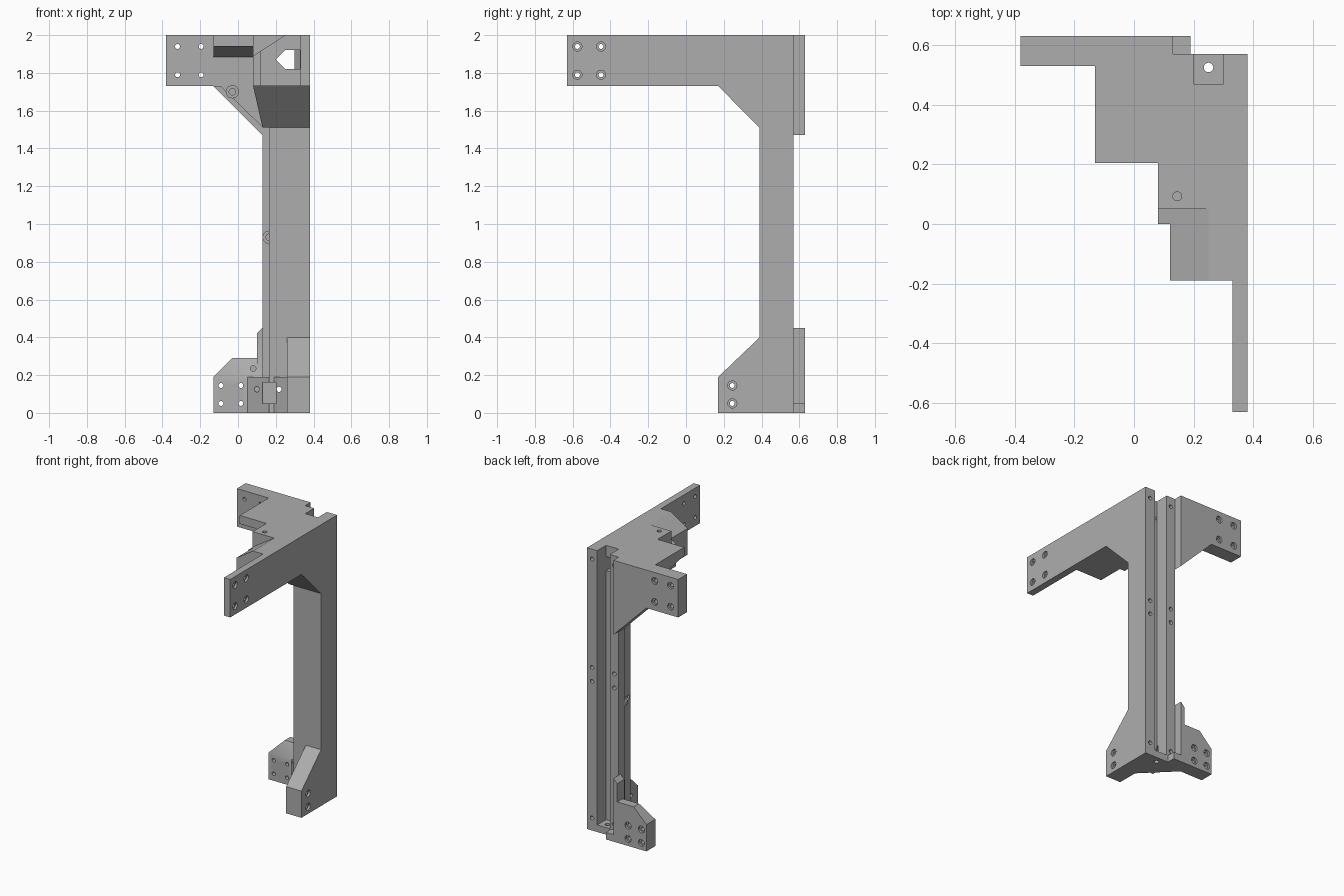
import bpy, bmesh, math

if "Cube" in bpy.data.objects:
    bpy.data.objects.remove(bpy.data.objects["Cube"])

grey = bpy.data.materials.new("mid_grey")
grey.diffuse_color = (0.42, 0.42, 0.42, 1)
grey.use_nodes = True
grey.node_tree.nodes["Principled BSDF"].inputs["Base Color"].default_value = grey.diffuse_color


def make(name, bm):
    bmesh.ops.recalc_face_normals(bm, faces=bm.faces)
    me = bpy.data.meshes.new(name)
    bm.to_mesh(me)
    bm.free()
    ob = bpy.data.objects.new(name, me)
    bpy.context.collection.objects.link(ob)
    me.materials.append(grey)
    return ob


def prism(name, axis, pts, a, b):
    """Extrude a 2D profile along an axis; pts are the other two coordinates in order."""
    def place(p, t):
        return {'x': (t, p[0], p[1]), 'y': (p[0], t, p[1]), 'z': (p[0], p[1], t)}[axis]
    bm = bmesh.new()
    lo = [bm.verts.new(place(p, a)) for p in pts]
    hi = [bm.verts.new(place(p, b)) for p in pts]
    bm.faces.new(lo)
    bm.faces.new(hi)
    n = len(pts)
    for i in range(n):
        bm.faces.new((lo[i], lo[(i + 1) % n], hi[(i + 1) % n], hi[i]))
    return make(name, bm)


def box(name, x0, x1, y0, y1, z0, z1):
    return prism(name, 'z', [(x0, y0), (x1, y0), (x1, y1), (x0, y1)], z0, z1)


def taper(name, low, high):
    """Solid between two level rectangles, each given as x0, x1, y0, y1, z."""
    bm = bmesh.new()
    for x0, x1, y0, y1, z in (low, high):
        for x in (x0, x1):
            for y in (y0, y1):
                bm.verts.new((x, y, z))
    bmesh.ops.convex_hull(bm, input=bm.verts)
    return make(name, bm)


def rod(name, axis, u, v, r, a, b, n=20):
    pts = [(u + r * math.cos(i * math.tau / n), v + r * math.sin(i * math.tau / n)) for i in range(n)]
    return prism(name, axis, pts, a, b)


def combine(part, op):
    bpy.context.view_layer.objects.active = frame
    m = frame.modifiers.new(op, 'BOOLEAN')
    m.operation, m.solver, m.object = op, 'EXACT', part
    bpy.ops.object.modifier_apply(modifier=m.name)
    bpy.data.objects.remove(part, do_unlink=True)


def add(part):
    combine(part, 'UNION')


def cut(part):
    combine(part, 'DIFFERENCE')


# Upright column with a thin flange on its inner edge
frame = box("bracket_frame", .165, .38, .39, .57, 0, 2)
add(box("flange", .13, .2, .5, .57, 0, 2))

# Long side arm and stepped top block
add(box("side_arm", .33, .38, -.63, .57, 1.73, 2))
add(box("top_block", .08, .38, .05, .57, 1.73, 2))
for x, z, y0, y1 in ((.08, 1.89, 0, .06), (.12, 1.916, -.19, .02)):
    add(prism("sloped_step", 'y', [(x, 1.73), (.35, 1.73), (.35, 2), (.25, 2), (x, z)], y0, y1))
add(taper("top_gusset", (.13, .38, .39, .53, 1.51), (.08, .38, .17, .53, 1.73)))

# Shelf with a wedge-shaped underside
add(prism("shelf", 'x', [(.205, 2), (.205, 1.94), (.55, 1.88), (.55, 2)], -.13, .1))

# Upper mounting plate and its diagonal rib
add(prism("upper_plate", 'y', [(-.38, 2), (-.38, 1.73), (-.13, 1.73), (.13, 1.47), (.13, 2)], .53, .63))
add(prism("diagonal_rib", 'y', [(-.13, 1.73), (.13, 1.47), (.165, 1.48), (-.09, 1.73)], .5, .56))

# Foot with sloped top, and the angled web beside it
add(prism("foot", 'x', [(.17, 0), (.57, 0), (.57, .4), (.39, .4), (.17, .19)], .26, .38))
add(prism("foot_web", 'z', [(.27, .31), (.27, .56), (.05, .56), (.05, .53)], 0, .19))

# Lower mounting plate with sloped top, post and locating tab
add(box("lower_plate", -.13, .13, .53, .63, 0, .19))
add(taper("plate_top", (-.13, .13, .53, .63, .19), (-.03, .13, .57, .63, .29)))
add(prism("post", 'y', [(.1, .2), (.13, .2), (.13, .45), (.1, .42)], .55, .63))
add(box("locating_tab", .12, .19, .55, .63, 0, .05))

# Screw bosses with bores
for x, z in ((.165, .93), (-.03, 1.7)):
    add(rod("screw_boss", 'y', x, z, .035, .47, .56))
    cut(rod("screw_bore", 'y', x, z, .017, .4, .53))

# Channel down the back, with drain hole
cut(box("back_channel", .2, .3, .47, .7, .05, 2.1))
cut(rod("floor_hole", 'z', .25, .525, .016, -.1, .2))

# Cable passage and its flared mouth
cut(prism("passage", 'y', [(.2, 1.87), (.25, 1.92), (.3, 1.92), (.3, 1.82), (.25, 1.82)], -.3, .5))
cut(prism("passage_mouth", 'z', [(.29, -.3), (.329, -.3), (.329, -.15), (.3, -.1), (.29, -.1)], 1.82, 1.92))

# Window and holes in the web, block and post
cut(box("web_window", .13, .2, .3, .48, .05, .16))
for x in (.1, .217):
    cut(rod("web_hole", 'y', x, .125, .014, .3, .5))
cut(rod("top_hole", 'z', .145, .093, .015, 1.85, 2.1))
cut(rod("plate_hole", 'y', .08, .235, .015, .5, .59))


def bolt(axis, u, v, face):
    """Through hole with a counterbore ending at the given outer face."""
    cut(rod("bolt_hole", axis, u, v, .013, face - .14, face + .1))
    cut(rod("bolt_recess", axis, u, v, .024, face - .015, face + .1))


# Counterbored holes through arm, foot and both plates
for z in (1.94, 1.79):
    for y in (-.575, -.45):
        bolt('x', y, z, .38)
    for x in (-.32, -.195):
        bolt('y', x, z, .63)
for z in (.145, .05):
    bolt('x', .245, z, .38)
    for x in (-.09, .015):
        bolt('y', x, z, .63)

# Rail holes beside the channel
for x in (.165, .34):
    for z in (.09, 1.06, 1.16, 1.93):
        cut(rod("rail_hole", 'y', x, z, .014, .52, .6))

bpy.ops.object.select_all(action='DESELECT')
frame.select_set(True)
bpy.ops.object.shade_smooth_by_angle(angle=math.radians(25))
